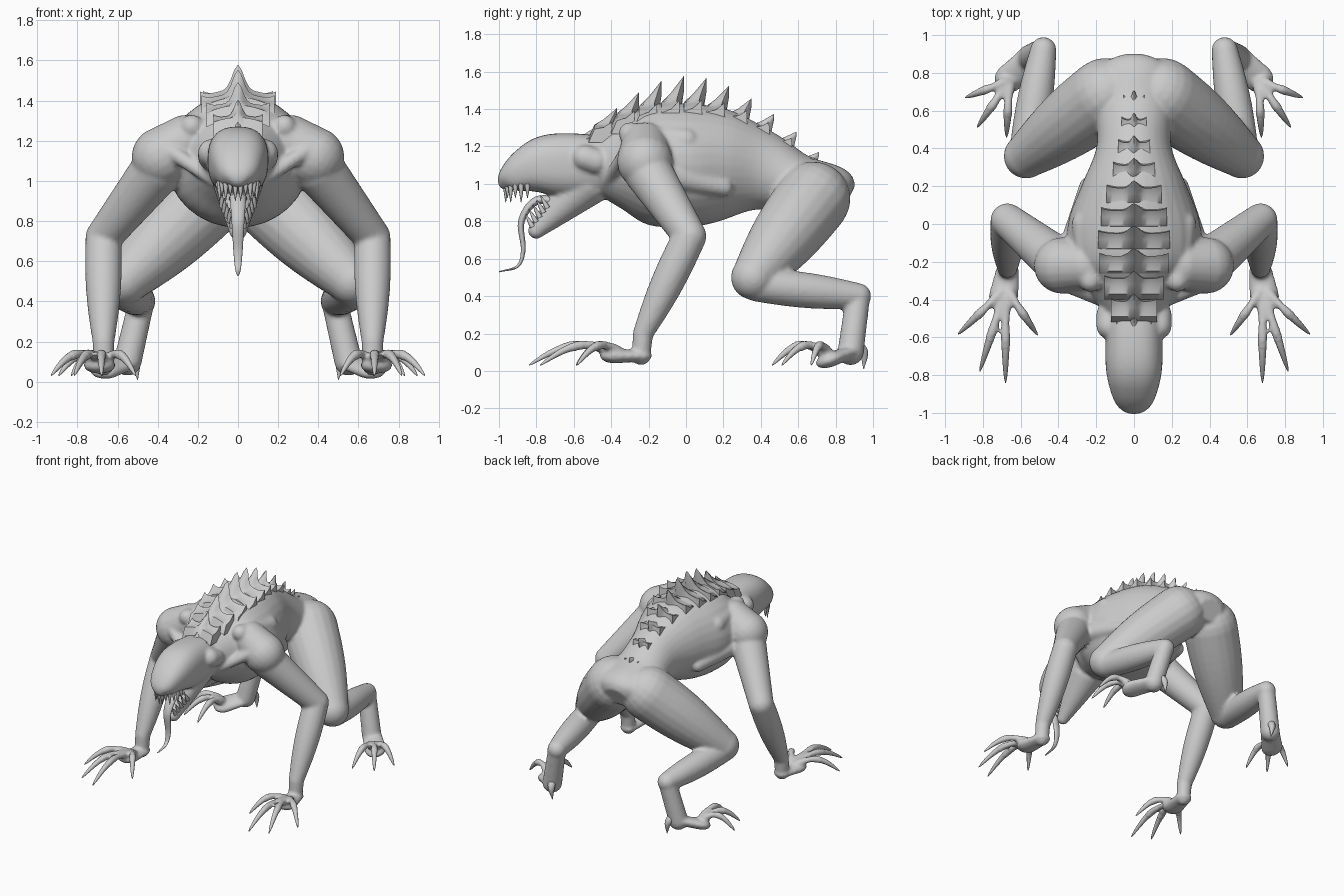
import bpy, bmesh
from math import cos, sin, pi, exp, sqrt
from mathutils import Vector

cube = bpy.data.objects.get("Cube")
if cube:
    bpy.data.objects.remove(cube, do_unlink=True)

skin_colour = (0.6, 0.6, 0.6, 1)
material = bpy.data.materials.new("pale_grey_skin")
material.use_nodes = True
material.diffuse_color = skin_colour
shader = material.node_tree.nodes["Principled BSDF"]
shader.inputs["Base Color"].default_value = skin_colour


def smooth_path(keys, steps):
    """Catmull-Rom curve through keys of position, width and height."""
    keys = [Vector(key) for key in keys]
    before = keys[0] * 2 - keys[1]
    after = keys[-1] * 2 - keys[-2]
    padded = [before, *keys, after]
    path = []
    for a, b, c, d in zip(padded, padded[1:], padded[2:], padded[3:]):
        for step in range(steps):
            t = step / steps
            linear = (c - a) * t
            square = (a * 2 - b * 5 + c * 4 - d) * t ** 2
            cubic = (b * 3 - a - c * 3 + d) * t ** 3
            path.append(b + (linear + square + cubic) / 2)
    return path + [keys[-1]]


def rounded(value, power):
    return abs(value) ** power * (1 if value > 0 else -1)


def sweep(mesh, path, signs=(1, -1), sides=20, power=1):
    """Sweep an oval section along a path, on both sides or in the middle."""
    centres = [Vector(point[:3]) for point in path]
    last = len(path) - 1
    for sign in signs:
        rings = []
        for index, point in enumerate(path):
            ahead = centres[min(index + 1, last)] - centres[max(index - 1, 0)]
            ahead.normalize()
            across = Vector((1, 0, 0)) - ahead * ahead.x
            across.normalize()
            upward = ahead.cross(across)
            ring = []
            for corner in range(sides):
                angle = 2 * pi * corner / sides
                spot = (centres[index]
                        + across * rounded(cos(angle), power) * point[3]
                        + upward * rounded(sin(angle), power) * point[4])
                ring.append(mesh.verts.new((spot.x * sign, spot.y, spot.z)))
            rings.append(ring)
        skin_rings(mesh, rings)


def skin_rings(mesh, rings):
    """Join closed rings of vertices with quads and close both ends."""
    count = len(rings[0])
    for ring, following in zip(rings, rings[1:]):
        for corner in range(count):
            other = (corner + 1) % count
            mesh.faces.new((ring[corner], ring[other], following[other], following[corner]))
    mesh.faces.new(reversed(rings[0]))
    mesh.faces.new(rings[-1])


def muscle(mesh, start, end, first, second, bulge=0, flat=1, signs=(1, -1)):
    """Tapered, round-ended form between two joints."""
    start, end = Vector(start), Vector(end)
    ahead = (end - start).normalized()
    caps = [pi / 2 * step / 6 for step in range(6)]
    path = []

    def add(centre, radius):
        path.append((*centre, radius, radius * flat))

    for angle in caps:
        add(start - ahead * first * cos(angle), first * max(sin(angle), 0.05))
    for step in range(11):
        t = step / 10
        add(start.lerp(end, t), first + (second - first) * t + bulge * sin(pi * t))
    for angle in reversed(caps):
        add(end + ahead * second * cos(angle), second * max(sin(angle), 0.05))
    sweep(mesh, path, signs)


def finish(name, mesh, fuse=False):
    """Turn the built mesh into a smooth-shaded object."""
    bmesh.ops.recalc_face_normals(mesh, faces=mesh.faces)
    data = bpy.data.meshes.new(name)
    mesh.to_mesh(data)
    mesh.free()
    data.materials.append(material)
    part = bpy.data.objects.new(name, data)
    bpy.context.collection.objects.link(part)
    bpy.ops.object.select_all(action='DESELECT')
    part.select_set(True)
    bpy.context.view_layer.objects.active = part
    if fuse:
        remesh = part.modifiers.new("fuse", 'REMESH')
        remesh.mode = 'VOXEL'
        remesh.voxel_size = 0.012
        soften = part.modifiers.new("soften", 'SMOOTH')
        soften.iterations = 5
        bpy.ops.object.convert(target='MESH')
    bpy.ops.object.shade_smooth_by_angle(angle=1)


body, claws = bmesh.new(), bmesh.new()
middle = (1,)

# Torso and skull: y, z, half width, half height
torso = [(-.5, 1.1, .14, .14), (-.35, 1.1, .24, .23), (-.2, 1.1, .34, .32), (0, 1.1, .35, .33),
         (.2, 1.1, .28, .3), (.4, 1.07, .2, .22), (.6, 1, .2, .16), (.8, .95, .2, .14),
         (.87, .92, .1, .08)]
skull = [(-.4, 1.1, .14, .15), (-.6, 1.1, .15, .17), (-.75, 1.1, .15, .16),
         (-.86, 1.07, .13, .12), (-.95, 1.02, .09, .07), (-.99, .98, .02, .02)]
for stations, power in ((torso, 1), (skull, .8)):
    path = smooth_path([(0, *station) for station in stations], 5)
    sweep(body, path, middle, 32, power)

# Lower jaw
muscle(body, (0, -.54, 1), (0, -.8, .75), .13, .045, signs=middle)

# Neck lumps, collar bones, shoulder blades and flanks
muscle(body, (.13, -.54, 1.14), (.13, -.48, 1.12), .07, .07)
muscle(body, (.07, -.45, .97), (.34, -.33, 1.15), .03, .04)
muscle(body, (.23, -.3, 1.27), (.26, 0, 1.23), .06, .07)
muscle(body, (.32, -.1, 1.04), (.24, .2, .98), .07, .05)

# Arms and palms
shoulder, elbow = (.4, -.2, 1.06), (.67, .02, .72)
wrist, palm = (.67, -.23, .2), (.67, -.24, .08)
muscle(body, (.26, -.22, 1.2), (.38, -.22, 1.12), .13, .15)
muscle(body, shoulder, elbow, .13, .09)
muscle(body, elbow, wrist, .09, .055, .015)
muscle(body, wrist, palm, .055, .05)
muscle(body, palm, (.69, -.38, .08), .06, .08, flat=.5)

# Thighs, shins and feet
knee, heel, sole = (.57, .36, .5), (.48, .92, .4), (.55, .88, .1)
muscle(body, (.15, .68, .92), knee, .2, .12, .02)
muscle(body, (.57, .38, .46), heel, .09, .07, .015)
muscle(body, heel, sole, .065, .07)
muscle(body, sole, (.66, .77, .06), .07, .08, flat=.5)


def digit(x, y, angle, length):
    """Arched finger or toe ending in a hooked claw."""
    def place(f, radius):
        reach = length * f
        height = .08 - .05 * f * f + .07 * sin(pi * f)
        return x + reach * sin(angle), y - reach * cos(angle), height, radius, radius
    steps = [step / 12 for step in range(13)]
    finger = [place(.66 * s, .031 - .01 * s + .004 * sin(9 * s)) for s in steps]
    claw = [place(.58 + .42 * s, .022 * sqrt(1.01 - s)) for s in steps]
    sweep(body, finger, sides=12)
    sweep(claws, claw, sides=10)


for angle, length in ((-.6, .3), (0, .5), (.3, .46), (.8, .35)):
    digit(.68, -.34, angle, length)
for angle, length in ((.05, .3), (.6, .3), (1.2, .25)):
    digit(.66, .76, angle, length)

# Heel spurs
spur = [(.53, .9, .15, .03, .03), (.51, .95, .1, .025, .025), (.5, .95, .01, .002, .002)]
sweep(claws, smooth_path(spur, 5), sides=10)

finish("body", body, True)
finish("claws", claws)

# Teeth along both jaws
teeth = bmesh.new()


def tooth(root, tip):
    root, tip = Vector(root), Vector(tip)
    centres = [root.lerp(tip, step / 4) for step in range(5)]
    sweep(teeth, [(*c, .014 * f, .014 * f) for c, f in zip(centres, (1, .9, .7, .4, .1))], sides=8)


for index in range(6):
    angle = (index + .5) * pi / 12
    x, y = .1 * sin(angle), -.83 - .135 * cos(angle)
    tooth((x, y, 1), (x, y, .9 + .025 * (index % 2)))
for index in range(5):
    f = index / 4
    x, y, z = .08 - .05 * f, -.74 - .08 * f, .87 - .1 * f
    tooth((x, y, z), (x, y - .04, z + .07))
finish("teeth", teeth)

# Tongue
tongue = bmesh.new()
curl = [(-.66, .9), (-.8, .91), (-.88, .8), (-.87, .65), (-.9, .56), (-1, .53)]
widths = [.05 - .009 * index for index in range(len(curl))]
keys = [(0, y, z, width, width * .55) for (y, z), width in zip(curl, widths)]
sweep(tongue, smooth_path(keys, 6), middle)
finish("tongue", tongue)

# Back plates: saddles with one central and two side points
plates = bmesh.new()
for index in range(11):
    y = .12 * index - .54
    width = .05 + .14 * exp(-((y + .08) / .42) ** 2)
    height = .8 * width
    rings = []
    for column in range(21):
        t = column / 10 - 1
        peak = .2 + .8 * exp(-(t / .2) ** 2) + .3 * abs(t) ** 5
        x, base = width * t, 1.43 - .7 * y * y - 1.6 * (width * t) ** 2
        rise, back = height * peak, y + .05 * peak
        section = [(y - .1, -.06), (y - .07, .01), (y - .02, .4 * rise),
                   (back, rise), (back, .5 * rise), (y + .03, -.06)]
        rings.append([plates.verts.new((x, along, base + up)) for along, up in section])
    skin_rings(plates, rings)
finish("back_plates", plates)
